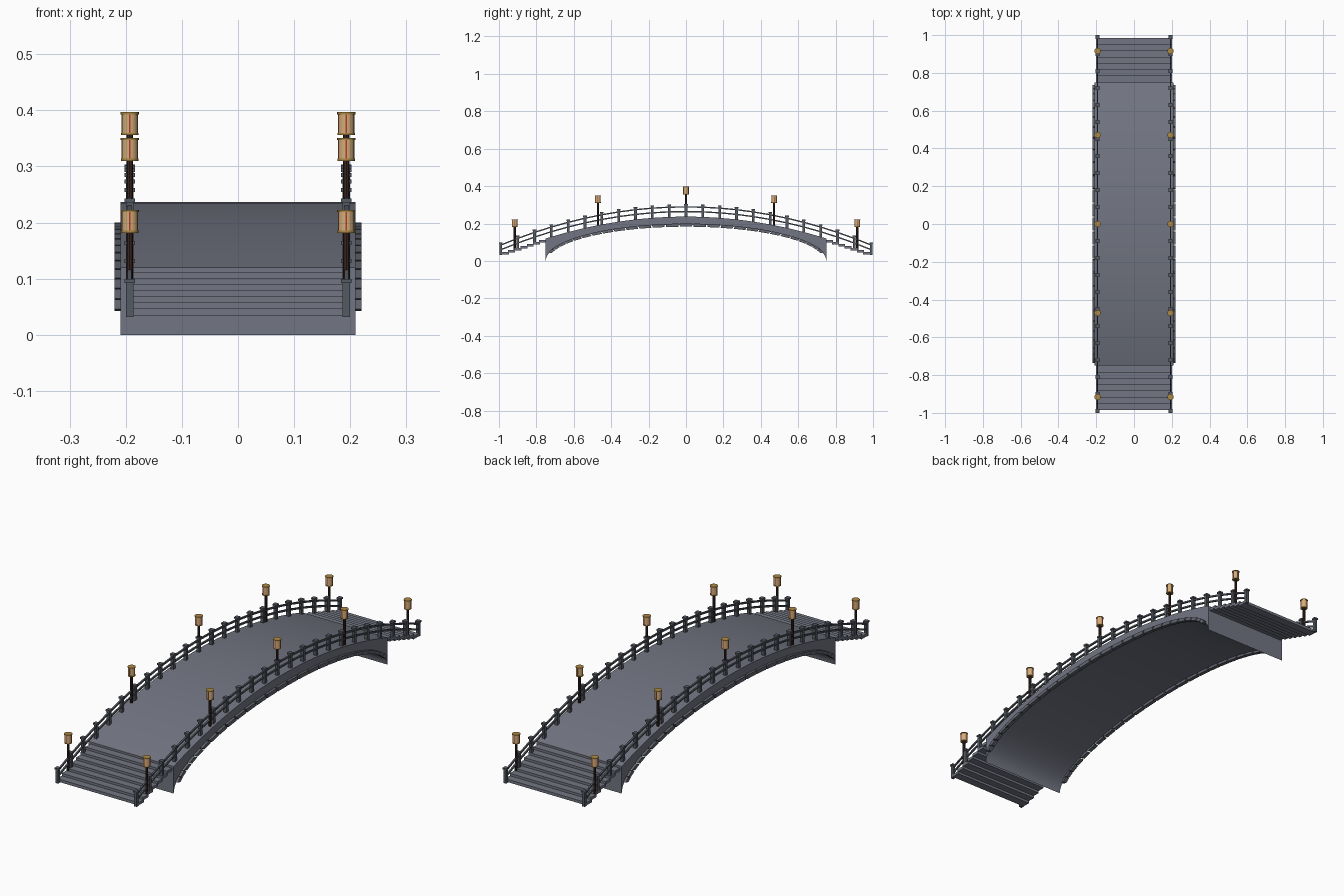
import bpy, bmesh, math
from mathutils import Matrix, Vector

cube = bpy.data.objects.get("Cube")
if cube:
    bpy.data.objects.remove(cube, do_unlink=True)


def material(name, color):
    m = bpy.data.materials.new(name)
    m.use_nodes = True
    m.diffuse_color = (*color, 1)
    m.node_tree.nodes["Principled BSDF"].inputs["Base Color"].default_value = (*color, 1)
    return m


STONE = material("grey stone", (0.17, 0.18, 0.225))
ARCH_STONE = material("arch stone", (0.125, 0.135, 0.165))
RAIL_STONE = material("dark rail stone", (0.09, 0.1, 0.122))
WOOD = material("dark wood", (0.04, 0.018, 0.014))
PAPER = material("lantern paper", (0.65, 0.42, 0.19))
GOLD = material("gold rim", (0.42, 0.25, 0.06))
RED = material("red stripe", (0.45, 0.04, 0.03))

HALF_SPAN, HALF_WIDTH, RAIL_X = 0.75, 0.209, 0.193
SIDES = (-1, 1)


def deck_z(y):
    return 0.237 - 0.208 * y * y


def box(bm, center, size, tilt=0):
    mat = (Matrix.Translation(center) @ Matrix.Rotation(tilt, 4, 'X')
           @ Matrix.Diagonal((*size, 1)))
    bmesh.ops.create_cube(bm, size=1, matrix=mat)


def cylinder(bm, x, y, z0, z1, radius, sides=16):
    bmesh.ops.create_cone(bm, cap_ends=True, segments=sides, radius1=radius, radius2=radius,
                          depth=z1 - z0, matrix=Matrix.Translation((x, y, (z0 + z1) / 2)))


def prism(bm, outline, x0, x1):
    # Extrude a (y, z) outline across x
    face = bm.faces.new([bm.verts.new((x0, y, z)) for y, z in outline])
    ext = bmesh.ops.extrude_face_region(bm, geom=[face])
    verts = [v for v in ext["geom"] if isinstance(v, bmesh.types.BMVert)]
    bmesh.ops.translate(bm, verts=verts, vec=(x1 - x0, 0, 0))


def finish(bm, name, mat, smooth=False):
    bmesh.ops.recalc_face_normals(bm, faces=bm.faces)
    mesh = bpy.data.meshes.new(name)
    bm.to_mesh(mesh)
    bm.free()
    mesh.materials.append(mat)
    obj = bpy.data.objects.new(name, mesh)
    bpy.context.collection.objects.link(obj)
    if smooth:
        bpy.ops.object.select_all(action='DESELECT')
        obj.select_set(True)
        bpy.context.view_layer.objects.active = obj
        bpy.ops.object.shade_smooth_by_angle(angle=math.radians(30))
    return obj


# Arched body: curved deck above, elliptical soffit below
N = 48
bm = bmesh.new()
rows = []
for i in range(N + 1):
    y = -HALF_SPAN * math.cos(math.pi * i / N)
    soffit = 0.195 * math.sin(math.pi * i / N)
    rows.append([bm.verts.new((x, y, z)) for x, z in (
        (-HALF_WIDTH, soffit), (HALF_WIDTH, soffit),
        (HALF_WIDTH, deck_z(y)), (-HALF_WIDTH, deck_z(y)))])
for a, b in zip(rows, rows[1:]):
    for k in range(4):
        n = (k + 1) % 4
        bm.faces.new((a[k], a[n], b[n], b[k]))
bm.faces.new(rows[0])
bm.faces.new(rows[-1])
finish(bm, "arched_body", STONE, smooth=True)

# Ring of arch stones on both side faces
STONES = 27
bm = bmesh.new()
start = math.radians(13)
step = (math.pi - 2 * start) / STONES
for side in SIDES:
    for i in range(STONES):
        t0 = start + step * (i + 0.05)
        t1 = start + step * (i + 0.95)
        inner = [(0.738 * math.cos(t), 0.183 * math.sin(t)) for t in (t0, t1)]
        outer = [(0.757 * math.cos(t), 0.2 * math.sin(t)) for t in (t1, t0)]
        prism(bm, inner + outer, side * (HALF_WIDTH - 0.006), side * 0.22)
finish(bm, "arch_stones", ARCH_STONE)

# Thin stair treads at both ends
STEPS = 7
run, rise = 0.232 / STEPS, 0.0107
bm = bmesh.new()
for side in SIDES:
    for i in range(STEPS):
        y = side * (HALF_SPAN + run * (i + 0.5))
        box(bm, (0, y, 0.1045 - rise * i), (0.4, run + 0.004, 0.0125))
finish(bm, "stair_treads", STONE)

# Railing posts with caps, and two rails between neighbours
posts, caps, rails = bmesh.new(), bmesh.new(), bmesh.new()
post_y = [0.09 * i for i in range(-11, 12)]
for side in SIDES:
    x = side * RAIL_X
    for y in post_y:
        z = deck_z(y)
        box(posts, (x, y, z + 0.03), (0.0135, 0.0135, 0.062))
        box(caps, (x, y, z + 0.063), (0.019, 0.019, 0.007))
    for y0, y1 in zip(post_y, post_y[1:]):
        a, b = Vector((x, y0, deck_z(y0))), Vector((x, y1, deck_z(y1)))
        tilt = math.atan2(b.z - a.z, b.y - a.y)
        for height in (0.027, 0.052):
            box(rails, (a + b) / 2 + Vector((0, 0, height)),
                (0.007, (b - a).length, 0.007), tilt)
finish(posts, "railing_posts", RAIL_STONE)
finish(caps, "railing_post_caps", RAIL_STONE)
finish(rails, "railing_rails", RAIL_STONE)

# Lanterns on wooden poles: paper drum, gold rims, red stripes
poles, drums, rims, stripes = (bmesh.new() for _ in range(4))
for side in SIDES:
    x = side * RAIL_X
    for y in (-0.916, -0.471, 0, 0.471, 0.916):
        z = deck_z(y)
        cylinder(poles, x, y, z - 0.004, z + 0.122, 0.006, 8)
        cylinder(drums, x, y, z + 0.122, z + 0.157, 0.0145)
        cylinder(rims, x, y, z + 0.156, z + 0.16, 0.0165)
        cylinder(rims, x, y, z + 0.119, z + 0.123, 0.0155)
        for k in SIDES:
            box(stripes, (x, y + k * 0.0145, z + 0.1395), (0.002, 0.001, 0.033))
            box(stripes, (x + k * 0.0145, y, z + 0.1395), (0.001, 0.002, 0.033))
finish(poles, "lantern_poles", WOOD, smooth=True)
finish(drums, "lantern_drums", PAPER, smooth=True)
finish(rims, "lantern_rims", GOLD, smooth=True)
finish(stripes, "lantern_stripes", RED)
